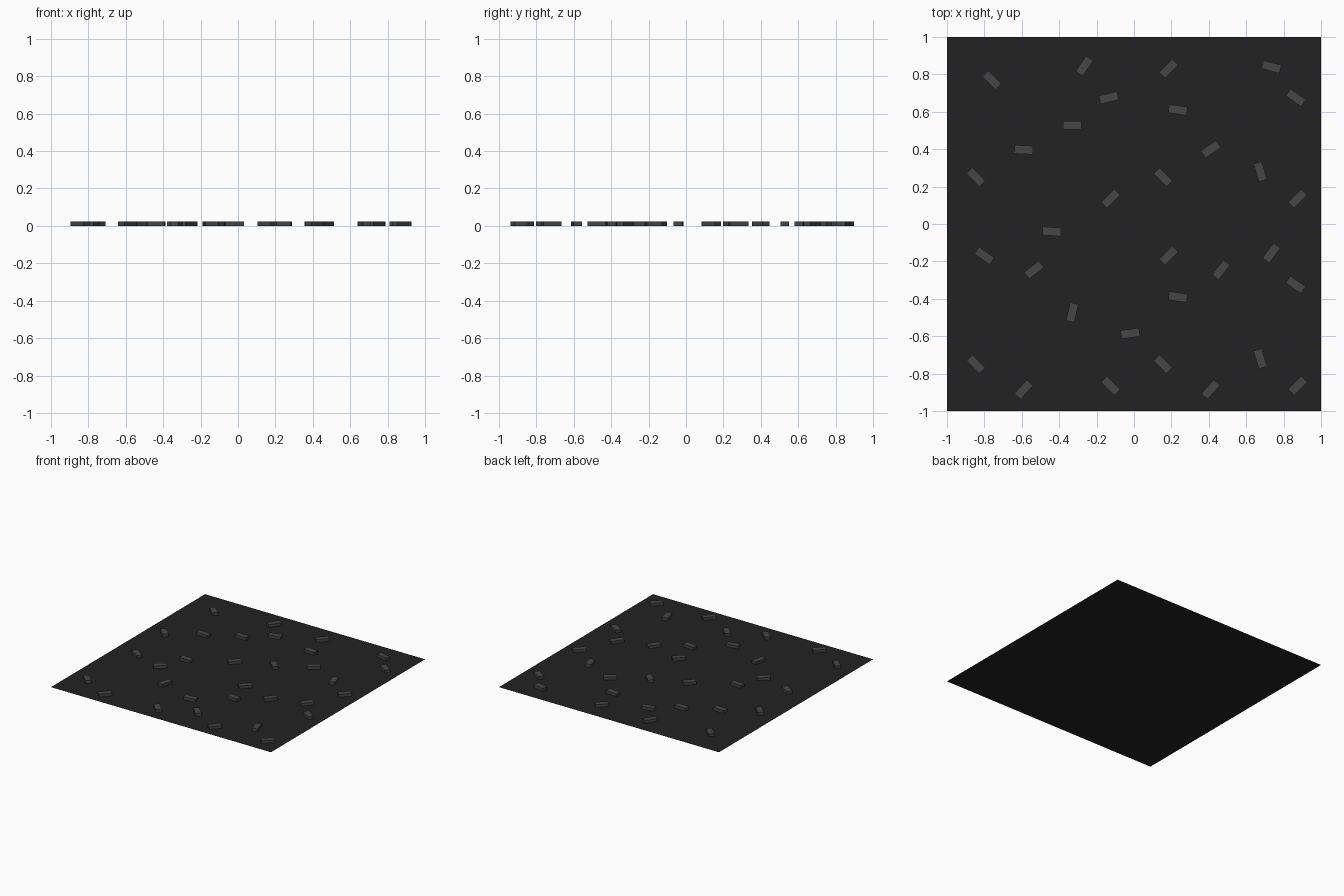
import bpy, bmesh, math
from mathutils import Matrix

if "Cube" in bpy.data.objects:
    bpy.data.objects.remove(bpy.data.objects["Cube"])


def material(name, value):
    m = bpy.data.materials.new(name)
    m.diffuse_color = (value, value, value, 1)
    m.use_nodes = True
    m.node_tree.nodes["Principled BSDF"].inputs["Base Color"].default_value = m.diffuse_color
    return m


def add_object(name, bm, mat):
    mesh = bpy.data.meshes.new(name)
    bm.to_mesh(mesh)
    bm.free()
    mesh.materials.append(mat)
    ob = bpy.data.objects.new(name, mesh)
    bpy.context.collection.objects.link(ob)


# flat square floor sheet
bm = bmesh.new()
bmesh.ops.create_grid(bm, x_segments=1, y_segments=1, size=1)
add_object("floor_sheet", bm, material("near black", 0.016))

# scattered raised chips: x, y, angle
CHIPS = [
    (-.76, .77, -45), (-.265, .845, 55), (.185, .83, 45), (.735, .84, -15),
    (.865, .675, -35), (-.135, .675, 14), (.235, .61, -8), (-.33, .527, 0),
    (-.59, .397, -3), (.41, .40, 35), (.675, .28, -73), (-.845, .25, -45),
    (.155, .25, -45), (-.125, .135, 45), (.875, .135, 45), (-.44, -.04, -4),
    (-.80, -.17, -35), (-.535, -.245, 38), (.185, -.17, 45), (.465, -.245, 53),
    (.735, -.155, 53), (.865, -.325, -35), (.235, -.39, -8), (-.33, -.473, 77),
    (-.02, -.585, 8), (-.845, -.75, -45), (-.59, -.885, 48), (-.125, -.865, -45),
    (.155, -.75, -45), (.41, -.885, 48), (.675, -.72, -73), (.875, -.865, 45),
]
L, W, H = 0.10, 0.046, 0.023
bm = bmesh.new()
for x, y, a in CHIPS:
    bmesh.ops.create_cube(bm, size=1, matrix=(
        Matrix.Translation((x, y, H / 2))
        @ Matrix.Rotation(math.radians(a), 4, 'Z')
        @ Matrix.Diagonal((L, W, H, 1))))
# leave the chips open underneath, resting on the sheet
bmesh.ops.delete(bm, geom=[f for f in bm.faces if f.normal.z < -0.5], context='FACES_ONLY')
add_object("raised_chips", bm, material("dark grey", 0.062))
